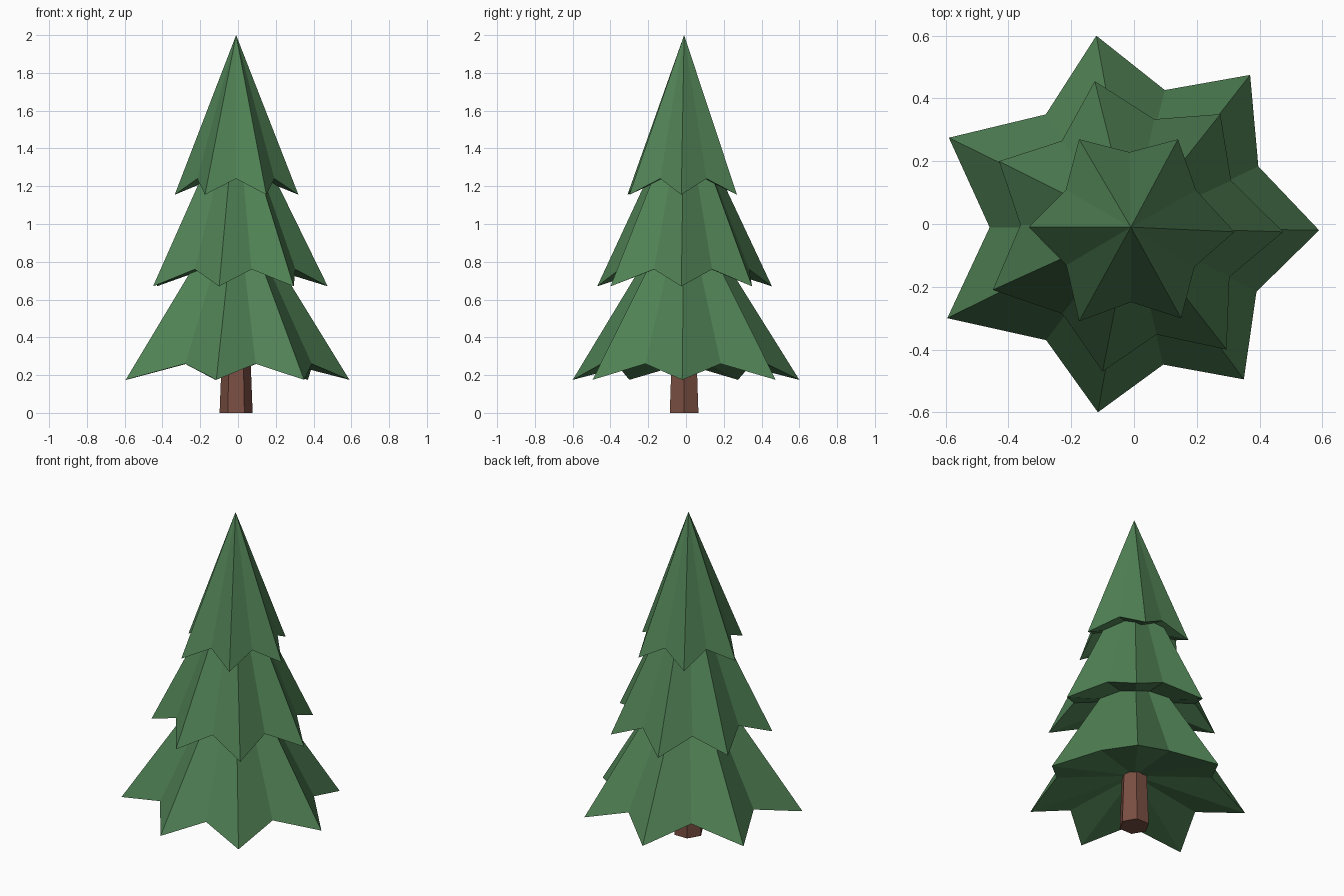
import bpy
import bmesh
from math import atan2, cos, sin, tau
from mathutils import Vector

cube = bpy.data.objects.get("Cube")
if cube:
    bpy.data.objects.remove(cube, do_unlink=True)

AXIS = Vector((-0.01, -0.01, 0))  # the tree's slightly off-centre axis


def make_material(name, colour):
    mat = bpy.data.materials.new(name)
    mat.use_nodes = True
    mat.diffuse_color = (*colour, 1)
    shader = next(n for n in mat.node_tree.nodes if n.type == "BSDF_PRINCIPLED")
    shader.inputs["Base Color"].default_value = (*colour, 1)
    return mat


def add_object(name, bm, mat):
    bmesh.ops.recalc_face_normals(bm, faces=bm.faces[:])
    mesh = bpy.data.meshes.new(name)
    bm.to_mesh(mesh)
    bm.free()
    mesh.materials.append(mat)
    obj = bpy.data.objects.new(name, mesh)
    bpy.context.collection.objects.link(obj)


def star_rim(tips, tip_z, notch_radius, notch_z):
    """Alternate the branch tips with notches halfway between them."""
    rim = []
    for i, (x, y) in enumerate(tips):
        nx, ny = tips[(i + 1) % len(tips)]
        rim.append(Vector((x, y, tip_z)))
        start = atan2(y - AXIS.y, x - AXIS.x)
        end = atan2(ny - AXIS.y, nx - AXIS.x)
        angle = start + ((end - start) % tau) / 2
        offset = Vector((cos(angle), sin(angle), 0)) * notch_radius
        rim.append(AXIS + offset + Vector((0, 0, notch_z)))
    return rim


def add_tier(name, tips, tip_z, notch_radius, notch_z, under_z, apex_z, mat):
    """Star-shaped cone with a hollowed underside."""
    bm = bmesh.new()
    rim = [bm.verts.new(p) for p in star_rim(tips, tip_z, notch_radius, notch_z)]
    apex = bm.verts.new(AXIS + Vector((0, 0, apex_z)))
    under = bm.verts.new(AXIS + Vector((0, 0, under_z)))
    for a, b in zip(rim, rim[1:] + rim[:1]):
        bm.faces.new((a, b, apex))
        bm.faces.new((b, a, under))
    add_object(name, bm, mat)


def add_trunk(name, sides, base_radius, top_radius, height, mat):
    """Tapered post with a corner on the x axis."""
    bm = bmesh.new()
    rings = []
    for radius, z in ((base_radius, 0), (top_radius, height)):
        angles = [tau * i / sides for i in range(sides)]
        rings.append([bm.verts.new(AXIS + Vector((radius * cos(a), radius * sin(a), z)))
                      for a in angles])
        bm.faces.new(rings[-1])
    base, top = rings
    for i in range(sides):
        j = (i + 1) % sides
        bm.faces.new((base[i], base[j], top[j], top[i]))
    add_object(name, bm, mat)


needle_green = make_material("needle green", (0.08, 0.22, 0.09))
bark_brown = make_material("bark brown", (0.195, 0.078, 0.055))

# Trunk
add_trunk("trunk", 6, 0.0875, 0.07, 0.45, bark_brown)

# Branch tiers, lowest first
add_tier("lower_branches",
         [(.59, -.02), (.37, .475), (-.12, .6), (-.59, .275),
          (-.595, -.3), (-.115, -.6), (.35, -.495)],
         0.175, 0.45, 0.26, 0.33, 1.15, needle_green)
add_tier("middle_branches",
         [(.475, -.025), (.275, .35), (-.125, .455), (-.43, .2),
          (-.45, -.21), (-.1, -.47), (.295, -.4)],
         0.67, 0.352, 0.76, 0.82, 1.66, needle_green)
add_tier("top_branches",
         [(.32, -.025), (.14, .27), (-.175, .27),
          (-.335, -.01), (-.175, -.31), (.15, -.3)],
         1.155, 0.239, 1.24, 1.29, 2.0, needle_green)
